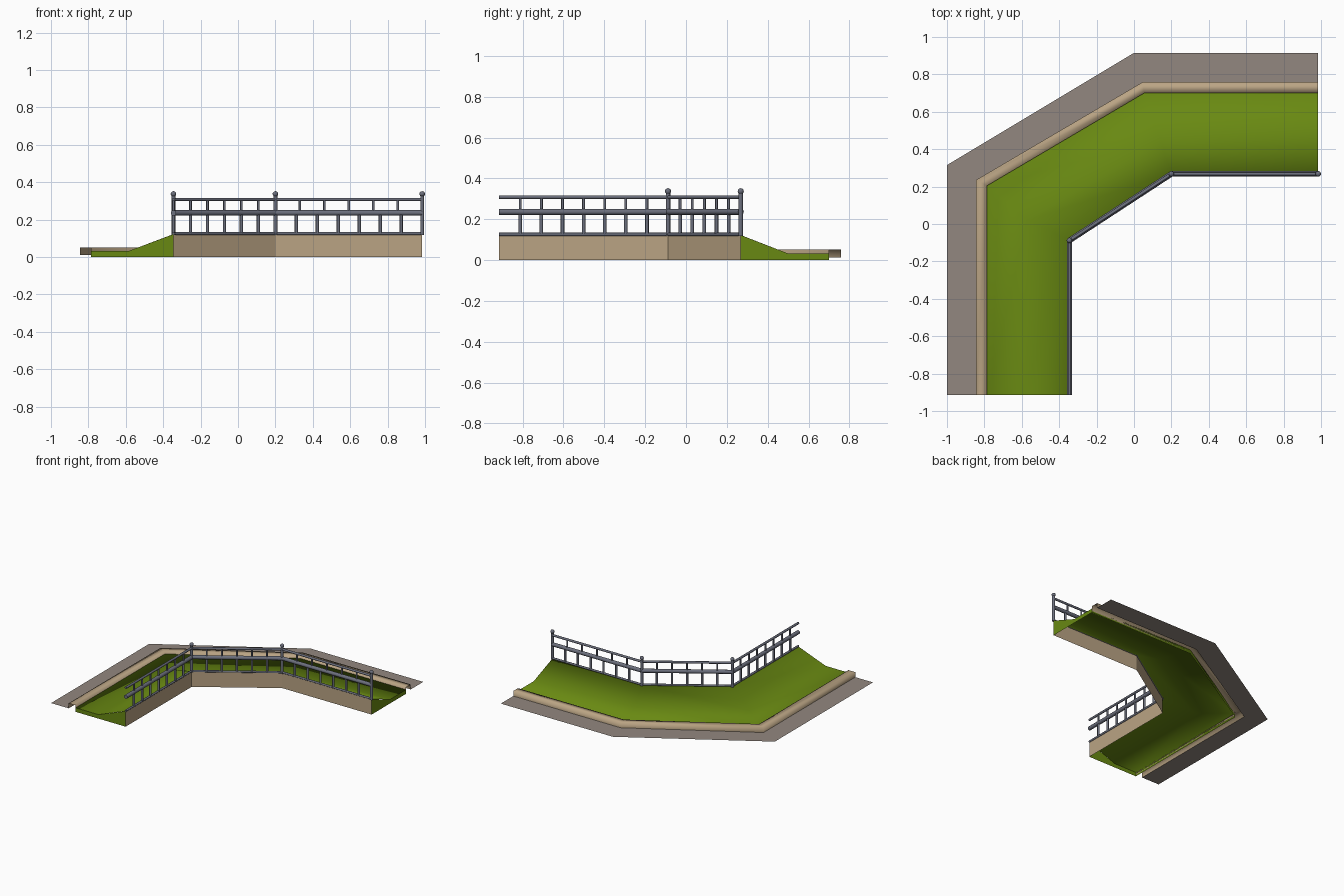
import bpy, bmesh, math
from mathutils import Vector, Matrix

if "Cube" in bpy.data.objects:
    bpy.data.objects.remove(bpy.data.objects["Cube"])


def material(name, rgb):
    m = bpy.data.materials.new(name)
    m.diffuse_color = (*rgb, 1)
    m.use_nodes = True
    m.node_tree.nodes["Principled BSDF"].inputs["Base Color"].default_value = m.diffuse_color
    return m


GRASS = material("grass green", (0.14, 0.25, 0.006))
TAN = material("tan stone", (0.49, 0.37, 0.23))
PAVING = material("grey brown paving", (0.29, 0.245, 0.215))
METAL = material("blue grey metal", (0.15, 0.16, 0.205))

# Plan lines, each running from the front end round to the right end
PAVE_EDGE = [(-1, -0.915), (-1, 0.315), (0, 0.915), (0.985, 0.915)]
CURB_OUT = [(-0.845, -0.915), (-0.845, 0.235), (0.045, 0.758), (0.985, 0.758)]
CURB_IN = [(-0.785, -0.915), (-0.785, 0.205), (0.055, 0.70), (0.985, 0.70)]
FOOT = [(-0.585, -0.915), (-0.57, 0.02), (0.14, 0.45), (0.985, 0.50)]
FENCE = [(-0.345, -0.915), (-0.345, -0.088), (0.2, 0.268), (0.985, 0.268)]


def finish(bm, name, mat, angle=None):
    me = bpy.data.meshes.new(name)
    bm.to_mesh(me)
    bm.free()
    me.materials.append(mat)
    ob = bpy.data.objects.new(name, me)
    bpy.context.collection.objects.link(ob)
    bpy.ops.object.select_all(action='DESELECT')
    ob.select_set(True)
    bpy.context.view_layer.objects.active = ob
    if angle is None:
        bpy.ops.object.shade_smooth()
    else:
        bpy.ops.object.shade_smooth_by_angle(angle=math.radians(angle))
    return ob


def sweep(name, lines, mat, caps=False, angle=None):
    """Skin plan lines (line, z), ordered from the outside to the inside."""
    bm = bmesh.new()
    rows = [[bm.verts.new((x, y, z)) for x, y in line] for line, z in lines]
    for a, b in zip(rows, rows[1:]):
        for i in range(len(a) - 1):
            bm.faces.new((a[i], b[i], b[i + 1], a[i + 1]))
    if caps:
        bm.faces.new([r[0] for r in reversed(rows)])
        bm.faces.new([r[-1] for r in rows])
    return finish(bm, name, mat, angle)


# Ground: flat pavement, raised curb, sloping lawn and retaining wall
sweep("pavement", [(PAVE_EDGE, 0.012), (CURB_OUT, 0.012)], PAVING, angle=30)
sweep("curb", [(CURB_OUT, 0.012), (CURB_OUT, 0.052), (CURB_IN, 0.052), (CURB_IN, 0.012)], TAN)
sweep("lawn", [(CURB_IN, 0), (CURB_IN, 0.032), (FOOT, 0.032),
               ([(x - 0.001, y + 0.001) for x, y in FENCE], 0.122),
               ([(x - 0.001, y + 0.001) for x, y in FENCE], 0)][:4]
      + [([(x - 0.001, y + 0.001) for x, y in FENCE], 0.12)], GRASS)
sweep("retaining_wall", [(FENCE, 0.124), (FENCE, 0)], TAN, angle=30)

# Green end faces closing the lawn
bm = bmesh.new()
for k in (0, -1):
    section = [(CURB_IN, 0), (CURB_IN, 0.032), (FOOT, 0.032), (FENCE, 0.122), (FENCE, 0)]
    pts = [bm.verts.new((*line[k], z)) for line, z in section]
    bm.faces.new(pts[::-1] if k == 0 else pts)
finish(bm, "lawn_ends", GRASS, 30)


def rod(bm, a, b, r, sides=8):
    a, b = Vector(a), Vector(b)
    d = b - a
    rot = Vector((0, 0, 1)).rotation_difference(d).to_matrix().to_4x4()
    bmesh.ops.create_cone(bm, cap_ends=True, segments=sides, radius1=r, radius2=r,
                          depth=d.length, matrix=Matrix.Translation((a + b) / 2) @ rot)


# Rails along each fence run
rails, bars = bmesh.new(), bmesh.new()
BAYS = [(8, 8), (6, 6), (7, 6)]
for (p, q), (low, high) in zip(zip(FENCE, FENCE[1:]), BAYS):
    for z, r in ((0.126, 0.008), (0.236, 0.015), (0.308, 0.009)):
        rod(rails, (*p, z), (*q, z), r, 10)
    # Balusters below and above the middle rail
    for n, z0, z1, r in ((low, 0.126, 0.236, 0.009), (high, 0.236, 0.308, 0.007)):
        for i in range(1, n):
            x, y = Vector(p).lerp(Vector(q), i / n)
            rod(bars, (x, y, z0), (x, y, z1), r)
finish(rails, "fence_rails", METAL, 40)
finish(bars, "balusters", METAL, 50)

# Posts with ball tops at the corners and the right end
bm = bmesh.new()
for x, y in FENCE[1:]:
    rod(bm, (x, y, 0.118), (x, y, 0.33), 0.011, 10)
    bmesh.ops.create_uvsphere(bm, u_segments=12, v_segments=8, radius=0.015,
                              matrix=Matrix.Translation((x, y, 0.337)))
finish(bm, "fence_posts", METAL, 50)
